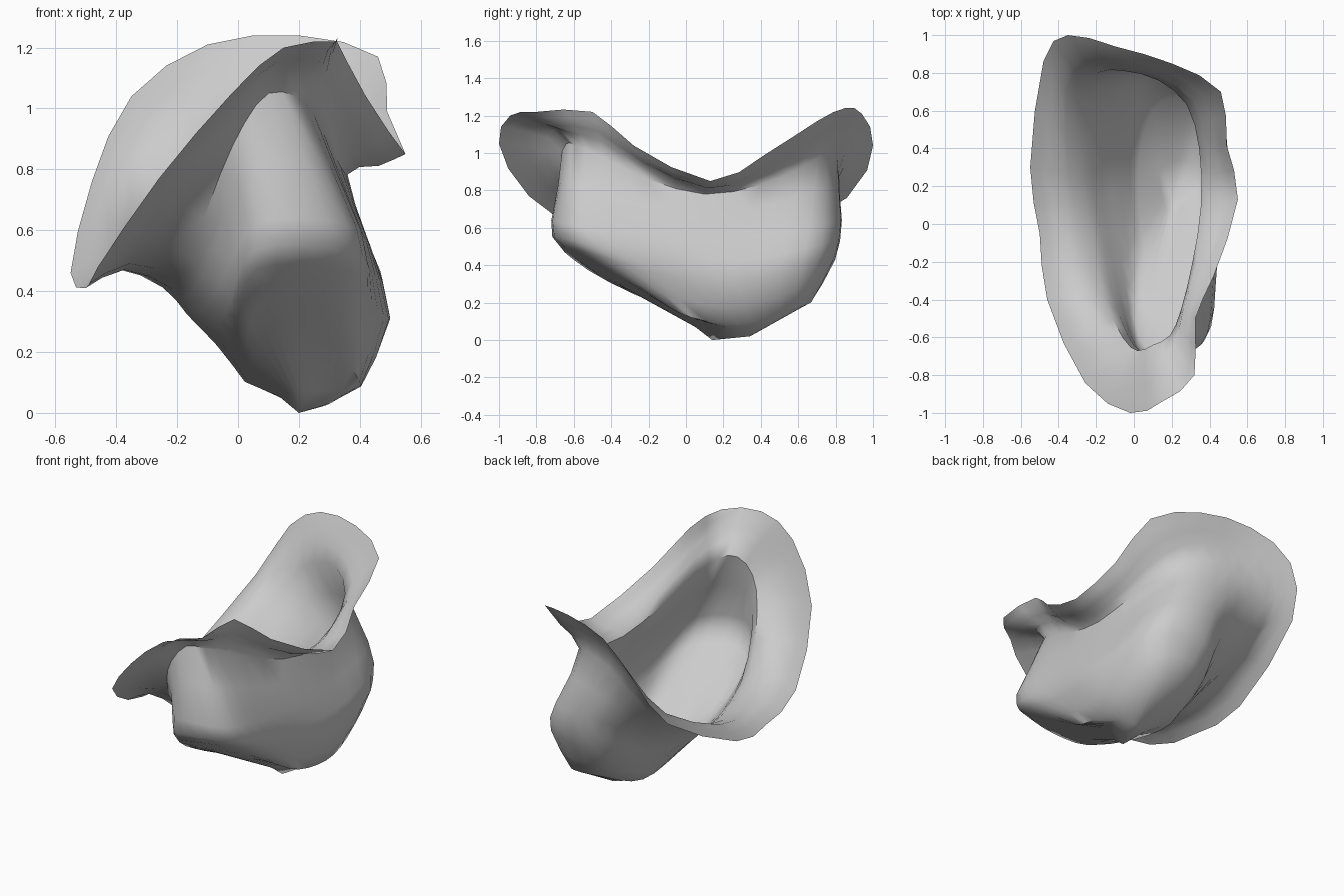
import bpy
import bmesh
from mathutils import Vector

default_cube = bpy.data.objects.get("Cube")
if default_cube:
    bpy.data.objects.remove(default_cube, do_unlink=True)

COLUMNS = 32   # points around each ring
STEPS = 2      # rows between neighbouring rings


def spline(p0, p1, p2, p3, t):
    """Catmull-Rom point between p1 and p2."""
    return 0.5 * (2 * p1 + (p2 - p0) * t
                  + (2 * p0 - 5 * p1 + 4 * p2 - p3) * t ** 2
                  + (3 * p1 - p0 - 3 * p2 + p3) * t ** 3)


def closed_ring(points):
    """Resample a closed outline to the common number of columns."""
    pts = [Vector(p) for p in points]
    count = len(pts)
    ring = []
    for column in range(COLUMNS):
        position = column * count / COLUMNS
        i = int(position)
        around = [pts[(i + k) % count] for k in (-1, 0, 1, 2)]
        ring.append(spline(*around, position - i))
    return ring


def arched_between(outer, inner):
    """Ring near halfway between two others, arched more on the right side."""
    ring = []
    for a, b in zip(outer, inner):
        middle = a.lerp(b, 0.45)
        middle.z += 0.03 - 0.08 * middle.x
        ring.append(middle)
    return ring


def refine_rows(rings):
    """Add smooth rows between the rings, from rim to base."""
    last = len(rings) - 1
    rows = []
    for i in range(last):
        near = [rings[min(max(i + k, 0), last)] for k in (-1, 0, 1, 2)]
        for step in range(STEPS):
            rows.append([spline(*column, step / STEPS) for column in zip(*near)])
    rows.append(rings[last])
    return rows


# Outlines run from the front, round the left side, to the back and right
rim = closed_ring([
    (-.02, -1, 1.05), (.15, -.94, 1.2), (.32, -.8, 1.22), (.325, -.5, 1.22),
    (.42, -.28, 1.04), (.55, .13, .85), (.49, .42, .99), (.46, .7, 1.17),
    (.2, .85, 1.24), (-.1, .94, 1.21), (-.35, 1, 1.04), (-.48, .86, .76),
    (-.55, .3, .46), (-.5, -.05, .41), (-.46, -.4, .48), (-.26, -.84, .77)])

neck = closed_ring([
    (.02, -.67, .95), (.1, -.64, 1.05), (.19, -.59, 1.04), (.25, -.45, .98),
    (.31, -.2, .86), (.355, .1, .78), (.345, .4, .83), (.28, .63, .93),
    (.13, .76, 1), (-.05, .81, .97), (-.2, .8, .84), (-.3, .65, .64),
    (-.27, .25, .45), (-.22, -.05, .41), (-.16, -.38, .51), (-.06, -.6, .78)])

belly = closed_ring([
    (.06, -.7, .62), (.355, -.64, .62), (.42, -.29, .57), (.43, .3, .55),
    (.36, .74, .62), (0, .8, .62), (-.17, .3, .34), (-.08, -.35, .38)])

keel = closed_ring([
    (.06, -.65, .47), (.365, -.54, .47), (.44, -.12, .35), (.5, .27, .31),
    (.42, .7, .42), (.06, .77, .41), (-.07, .33, .23), (-.01, -.3, .27)])

base = closed_ring([
    (.12, -.35, .29), (.3, -.2, .24), (.39, .03, .12), (.4, .35, .09),
    (.34, .62, .18), (.14, .65, .2), (.03, .37, .1), (.04, -.05, .16)])

floor = closed_ring([
    (.19, .05, .07), (.34, .2, .07), (.27, .34, .02), (.14, .27, .05)])

flare = arched_between(rim, neck)

# Loft one open sheet through the outlines and close the bottom
bm = bmesh.new()
rows = [[bm.verts.new(p) for p in row]
        for row in refine_rows([rim, flare, neck, belly, keel, base])]
rows.append([bm.verts.new(p) for p in floor])
for upper, lower in zip(rows, rows[1:]):
    for c in range(COLUMNS):
        n = (c + 1) % COLUMNS
        bm.faces.new((upper[c], lower[c], lower[n], upper[n]))
bottom = bm.verts.new((0.2, 0.14, 0))
for c in range(COLUMNS):
    bm.faces.new((rows[-1][c], bottom, rows[-1][(c + 1) % COLUMNS]))

mesh = bpy.data.meshes.new("flared_shell")
bm.to_mesh(mesh)
bm.free()
shell = bpy.data.objects.new("flared_shell", mesh)
bpy.context.collection.objects.link(shell)

# Plain grey surface
grey = bpy.data.materials.new("light_grey")
grey.use_nodes = True
colour = (0.6, 0.6, 0.6, 1)
grey.diffuse_color = colour
grey.node_tree.nodes["Principled BSDF"].inputs["Base Color"].default_value = colour
mesh.materials.append(grey)

# Smooth shading with the sharpest folds kept
bpy.ops.object.select_all(action='DESELECT')
shell.select_set(True)
bpy.context.view_layer.objects.active = shell
bpy.ops.object.shade_smooth_by_angle(angle=0.9)
